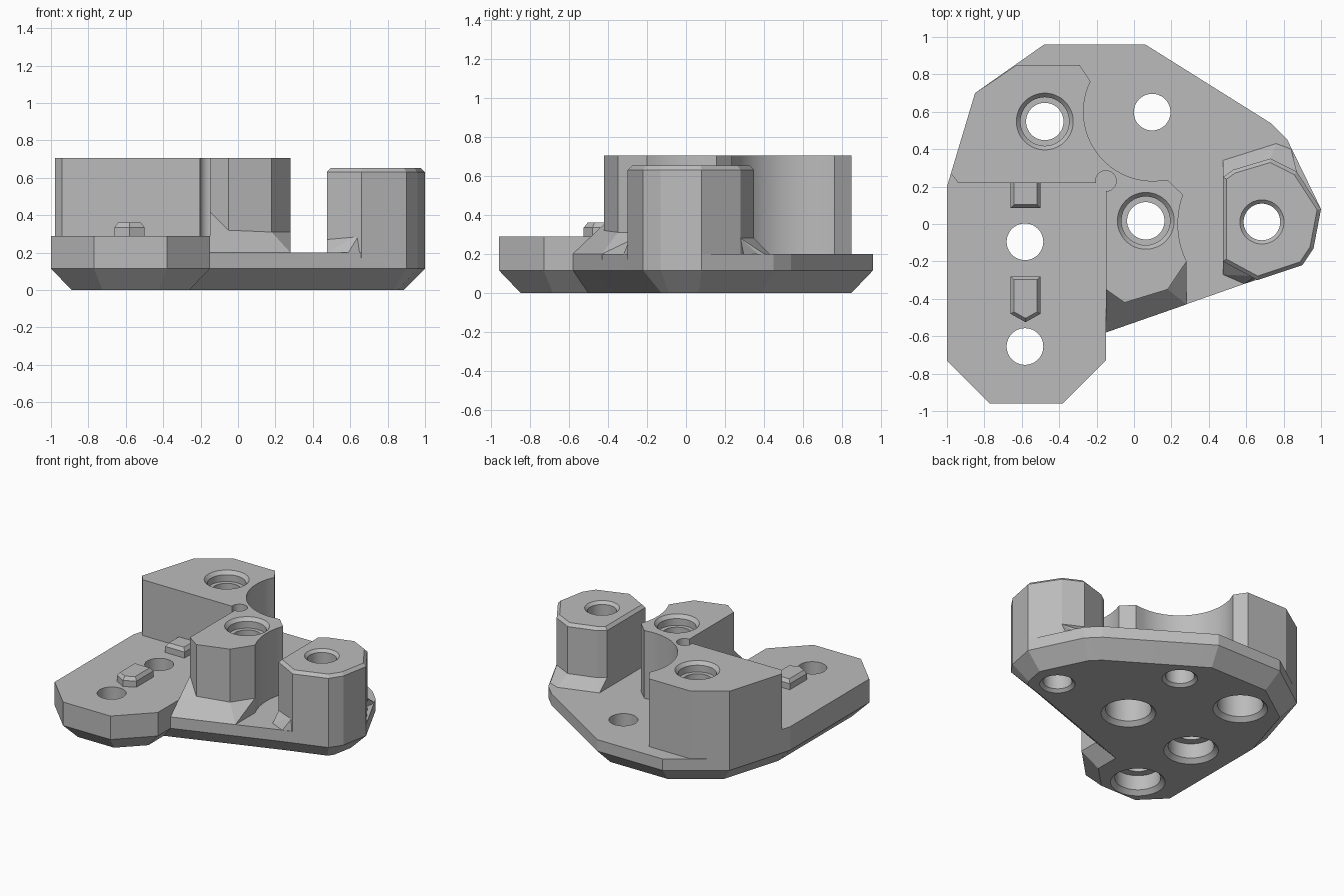
import bpy, bmesh, math

if "Cube" in bpy.data.objects:
    bpy.data.objects.remove(bpy.data.objects["Cube"])

grey = bpy.data.materials.new("plain_grey")
grey.diffuse_color = (0.5, 0.5, 0.5, 1)
grey.use_nodes = True
grey.node_tree.nodes["Principled BSDF"].inputs["Base Color"].default_value = grey.diffuse_color


def make_object(name, bm):
    bmesh.ops.recalc_face_normals(bm, faces=bm.faces)
    mesh = bpy.data.meshes.new(name)
    bm.to_mesh(mesh)
    bm.free()
    mesh.materials.append(grey)
    ob = bpy.data.objects.new(name, mesh)
    bpy.context.collection.objects.link(ob)
    return ob


def inset(pts, d):
    """Mitred inward offset of a counter-clockwise outline."""
    out = []
    for i, (x, y) in enumerate(pts):
        (ax, ay), (bx, by) = pts[i - 1], pts[(i + 1) % len(pts)]
        l1, l2 = math.hypot(x - ax, y - ay), math.hypot(bx - x, by - y)
        n1 = (-(y - ay) / l1, (x - ax) / l1)
        n2 = (-(by - y) / l2, (bx - x) / l2)
        k = d / (1 + n1[0] * n2[0] + n1[1] * n2[1])
        out.append((x + k * (n1[0] + n2[0]), y + k * (n1[1] + n2[1])))
    return out


def loft(name, rings):
    """Closed solid from stacked (z, outline) rings."""
    bm = bmesh.new()
    loops = [[bm.verts.new((x, y, z)) for x, y in pts] for z, pts in rings]
    for a, b in zip(loops, loops[1:]):
        for i in range(len(a)):
            j = (i + 1) % len(a)
            bm.faces.new((a[i], a[j], b[j], b[i]))
    bm.faces.new(loops[0][::-1])
    bm.faces.new(loops[-1])
    return make_object(name, bm)


def solid(name, pts, levels):
    return loft(name, [(z, inset(pts, d) if d else pts) for z, d in levels])


def arc(cx, cy, r, a0, a1, n):
    return [(cx + r * math.cos(math.radians(a0 + (a1 - a0) * i / n)),
             cy + r * math.sin(math.radians(a0 + (a1 - a0) * i / n))) for i in range(n + 1)]


def bore(cx, cy, profile):
    return loft("bore_cutter", [(z, arc(cx, cy, r, 0, 360, 48)[:-1]) for z, r in profile])


def hull(name, points):
    bm = bmesh.new()
    for p in points:
        bm.verts.new(p)
    res = bmesh.ops.convex_hull(bm, input=bm.verts)
    loose = [v for v in res["geom_interior"] if isinstance(v, bmesh.types.BMVert)]
    bmesh.ops.delete(bm, geom=loose, context='VERTS')
    return make_object(name, bm)


def combine(target, other, operation):
    mod = target.modifiers.new("combine", 'BOOLEAN')
    mod.operation, mod.solver, mod.object = operation, 'EXACT', other
    bpy.context.view_layer.objects.active = target
    bpy.ops.object.modifier_apply(modifier=mod.name)
    bpy.data.objects.remove(other)


# Base plate with a chamfered underside
body = solid("bracket_body", [
    (-1, -.73), (-.77, -.96), (-.38, -.96), (-.15, -.73), (-.15, -.58), (.59, -.32),
    (.9, -.22), (.96, -.13), (1, .08), (.82, .45), (.73, .54), (.06, .96), (-.48, .96),
    (-.85, .7), (-1, .2)], [(0, .11), (.115, 0), (.2, 0)])

# Raised wing on the left
wing = solid("raised_wing", [
    (-1, -.73), (-.77, -.96), (-.38, -.96), (-.15, -.73), (-.15, .3), (-.97, .3),
    (-1, .2)], [(.15, 0), (.29, 0)])

# Double tower with two scooped walls
tower = solid("double_tower",
              [(-.94, .22), (-.15, .22), (-.15, -.35), (-.05, -.42), (.18, -.35)]
              + arc(.69, 0, .455, 206, 160, 10) + [(.18, .235)]
              + arc(.1, .6, .37, 278, 154, 24)
              + [(-.29, .85), (-.627, .85), (-.85, .7), (-.979, .27)],
              [(.17, 0), (.705, 0)])
notch = bore(-.15, .23, [(.29, .055), (.8, .055)])
combine(tower, notch, 'DIFFERENCE')

# Single post with a chamfered top
post = solid("single_post", [
    (.475, -.2), (.66, -.3), (.9, -.22), (.96, -.13), (1, .08), (.87, .28), (.73, .35),
    (.53, .29), (.475, .25)], [(.17, 0), (.63, 0), (.652, .02)])

# Sloped feet of the towers
def foot(name, low, high):
    return hull(name, [(x, y, z) for x, y in low for z in (.17, .2)] + high)

feet = [
    foot("tower_foot", [(-.15, -.58), (.28, -.43), (.28, -.2), (-.15, -.35)],
         [(-.15, -.35, .42), (-.05, -.42, .31), (.18, -.35, .31), (.28, -.2, .31)]),
    foot("post_back_foot", [(.475, .34), (.76, .43), (.84, .4), (.475, .1), (.8, .1)],
         [(.475, .25, .28), (.53, .29, .28), (.73, .35, .28), (.87, .28, .28)]),
    foot("post_front_foot", [(.475, -.27), (.59, -.32), (.66, -.29), (.475, -.15), (.6, -.15)],
         [(.475, -.2, .27), (.61, -.27, .27), (.65, -.28, .3)]),
]

# Locating keys on the wing
keys = [solid("locating_key", pts, [(.25, 0), (.335, 0), (.36, .018)]) for pts in (
    [(-.66, .085), (-.5, .085), (-.5, .26), (-.66, .26)],
    [(-.66, -.48), (-.58, -.525), (-.5, -.48), (-.5, -.28), (-.66, -.28)])]

for part in [wing, tower, post] + feet + keys:
    combine(body, part, 'UNION')

# Screw holes: deep pockets in the towers, shallow in the wing, plain elsewhere
pocket = [(-.05, .185), (0, .185), (.03, .155)]
deep = pocket + [(.4, .155), (.4, .1), (.63, .1), (.63, .13), (.68, .13), (.705, .152), (.8, .152)]
shallow = pocket + [(.14, .155), (.14, .098), (.4, .098)]
plain = [(-.05, .12), (0, .12), (.02, .098)]
for x, y, profile in [
        (-.477, .548, deep), (.063, .017, deep),
        (-.583, -.095, shallow), (-.583, -.655, shallow),
        (.097, .598, plain + [(.4, .098)]),
        (.684, .011, plain + [(.632, .098), (.652, .118), (.8, .118)])]:
    combine(body, bore(x, y, profile), 'DIFFERENCE')

# Smooth bores, crisp edges
bpy.ops.object.select_all(action='DESELECT')
body.select_set(True)
bpy.context.view_layer.objects.active = body
bpy.ops.object.shade_smooth_by_angle(angle=math.radians(10))
